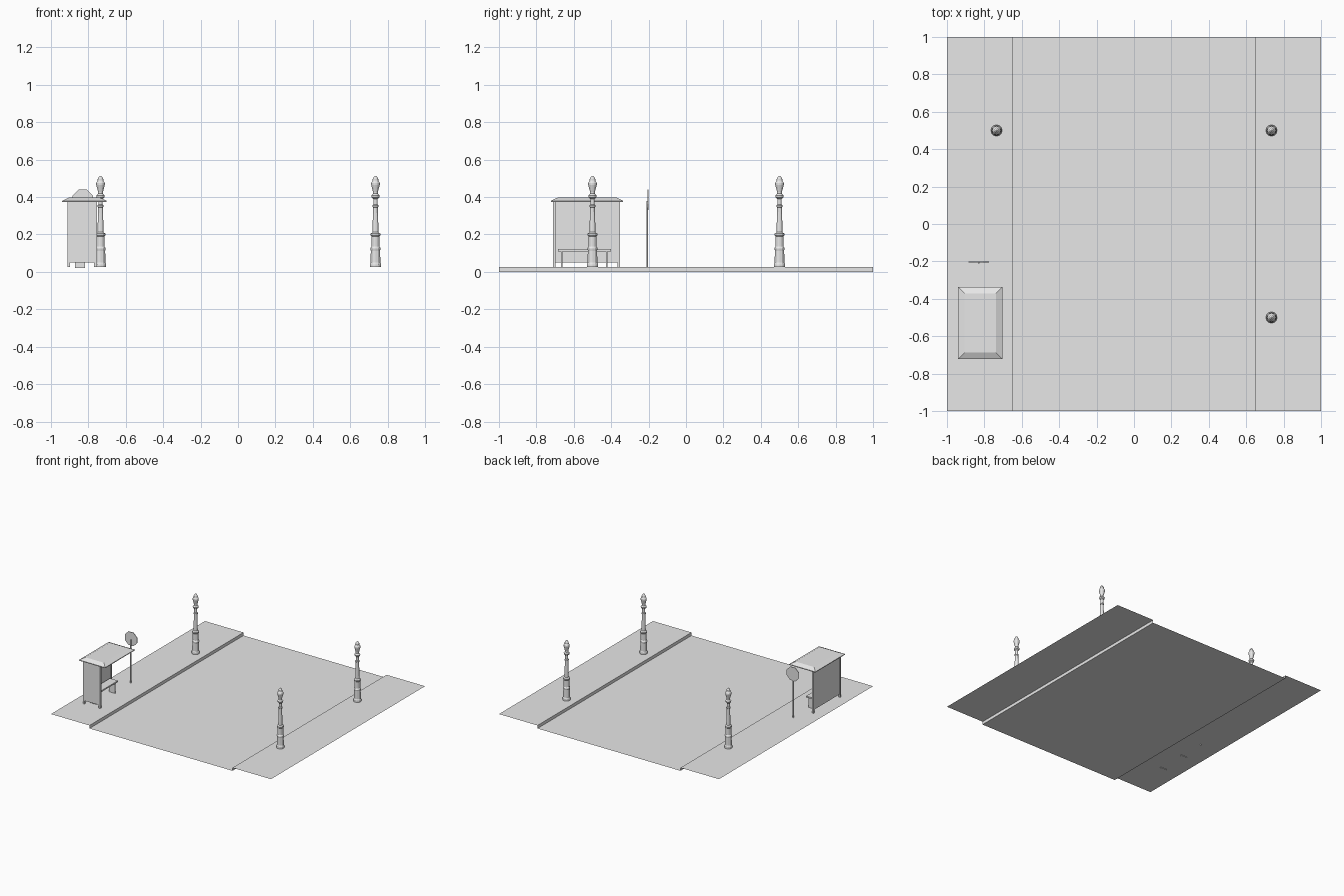
import bpy, bmesh, math
from mathutils import Matrix

old = bpy.data.objects.get("Cube")
if old:
    bpy.data.objects.remove(old, do_unlink=True)

grey = bpy.data.materials.new("light_grey")
grey.use_nodes = True
grey.diffuse_color = (0.8, 0.8, 0.8, 1)
grey.node_tree.nodes["Principled BSDF"].inputs["Base Color"].default_value = (0.8, 0.8, 0.8, 1)


def finish(name, bm):
    mesh = bpy.data.meshes.new(name)
    bm.to_mesh(mesh)
    bm.free()
    mesh.materials.append(grey)
    obj = bpy.data.objects.new(name, mesh)
    bpy.context.collection.objects.link(obj)
    return obj


def box(name, x, y, z, inset=0):
    """Box from (min, max) ranges; inset shrinks the top face into a hip."""
    bm = bmesh.new()
    bmesh.ops.create_cube(bm, size=1)
    for v in bm.verts:
        i = inset if v.co.z > 0 else 0
        v.co = [sum(r) / 2 + c * (r[1] - r[0] - 2 * k)
                for r, c, k in zip((x, y, z), v.co, (i, i, 0))]
    return finish(name, bm)


def disc(name, centre, radius, depth, sides, axis="Z", spin=0):
    bm = bmesh.new()
    turn = Matrix.Rotation(math.pi / 2, 4, "X") if axis == "Y" else Matrix()
    bmesh.ops.create_cone(bm, cap_ends=True, segments=sides, radius1=radius, radius2=radius,
                          depth=depth, matrix=Matrix.Translation(centre) @ turn
                          @ Matrix.Rotation(spin, 4, "Z"))
    return finish(name, bm)


def lathe(name, profile, centre, sides):
    bm = bmesh.new()
    rings = []
    for r, z in profile:
        rings.append([bm.verts.new((centre[0] + r * math.cos(2 * math.pi * k / sides),
                                    centre[1] + r * math.sin(2 * math.pi * k / sides), z))
                      for k in range(sides)])
    for a, b in zip(rings, rings[1:]):
        for k in range(sides):
            n = (k + 1) % sides
            bm.faces.new((a[k], a[n], b[n], b[k]))
    bm.faces.new(rings[0][::-1])
    bm.faces.new(rings[-1])
    return finish(name, bm)


# Road and raised pavements: one open sheet with two kerb steps
KERB = 0.025
section = [(-1, KERB), (-0.65, KERB), (-0.65, 0), (0.65, 0), (0.65, KERB), (1, KERB)]
bm = bmesh.new()
rows = [[bm.verts.new((x, y, z)) for x, z in section] for y in (-1, 1)]
for k in range(len(section) - 1):
    bm.faces.new((rows[0][k], rows[0][k + 1], rows[1][k + 1], rows[1][k]))
finish("road_and_pavements", bm)

# Street lamps: plinth, column, collars, lantern and finial in one turned profile
lamp = [(0.030, KERB), (0.030, 0.040), (0.026, 0.050), (0.025, 0.115), (0.027, 0.120),
        (0.027, 0.127), (0.022, 0.135), (0.022, 0.190), (0.026, 0.195), (0.026, 0.204),
        (0.016, 0.212), (0.013, 0.345), (0.016, 0.348), (0.016, 0.356), (0.011, 0.360),
        (0.011, 0.390), (0.020, 0.397), (0.022, 0.408), (0.013, 0.418), (0.013, 0.428),
        (0.023, 0.465), (0.023, 0.475), (0.015, 0.488), (0.015, 0.496), (0.010, 0.506),
        (0.004, 0.513)]
for name, spot in (("left_front", (0.735, -0.5)), ("left_back", (0.735, 0.5)),
                   ("right_back", (-0.735, 0.5))):
    lathe("street_lamp_" + name, lamp, spot, 12)

# Shelter: three posts, back and end panels, hipped roof
X0, X1, Y0, Y1 = -0.912, -0.755, -0.712, -0.352
T = 0.015
for name, x, y in (("back_left", X0, Y0), ("front", X1 - T, Y0), ("back_right", X0, Y1 - T)):
    box("shelter_post_" + name, (x, x + T), (y, y + T), (KERB, 0.375))
box("shelter_back_panel", (X0 + 0.003, X0 + 0.011), (Y0 + T, Y1 - T), (0.05, 0.375))
box("shelter_end_panel", (X0 + T, X1 - T), (Y0 + 0.003, Y0 + 0.011), (0.05, 0.375))
RX, RY = (-0.94, -0.703), (-0.722, -0.336)
box("shelter_roof_rim", RX, RY, (0.374, 0.380))
box("shelter_roof_top", RX, RY, (0.380, 0.397), inset=0.035)

# Bench with two plate legs set into the pavement
box("bench_seat", (-0.882, -0.81), (-0.685, -0.402), (0.11, 0.122))
for side, y in (("front", -0.664), ("back", -0.424)):
    box("bench_leg_" + side, (-0.872, -0.818), (y - 0.005, y + 0.005), (0.02, 0.11))

# Stop sign: thin pole with an eight-sided plate
disc("sign_pole", (-0.83, -0.207, 0.20), 0.005, 0.36, 8)
disc("sign_plate", (-0.83, -0.203, 0.385), 0.0595, 0.005, 8, "Y", math.pi / 8)
